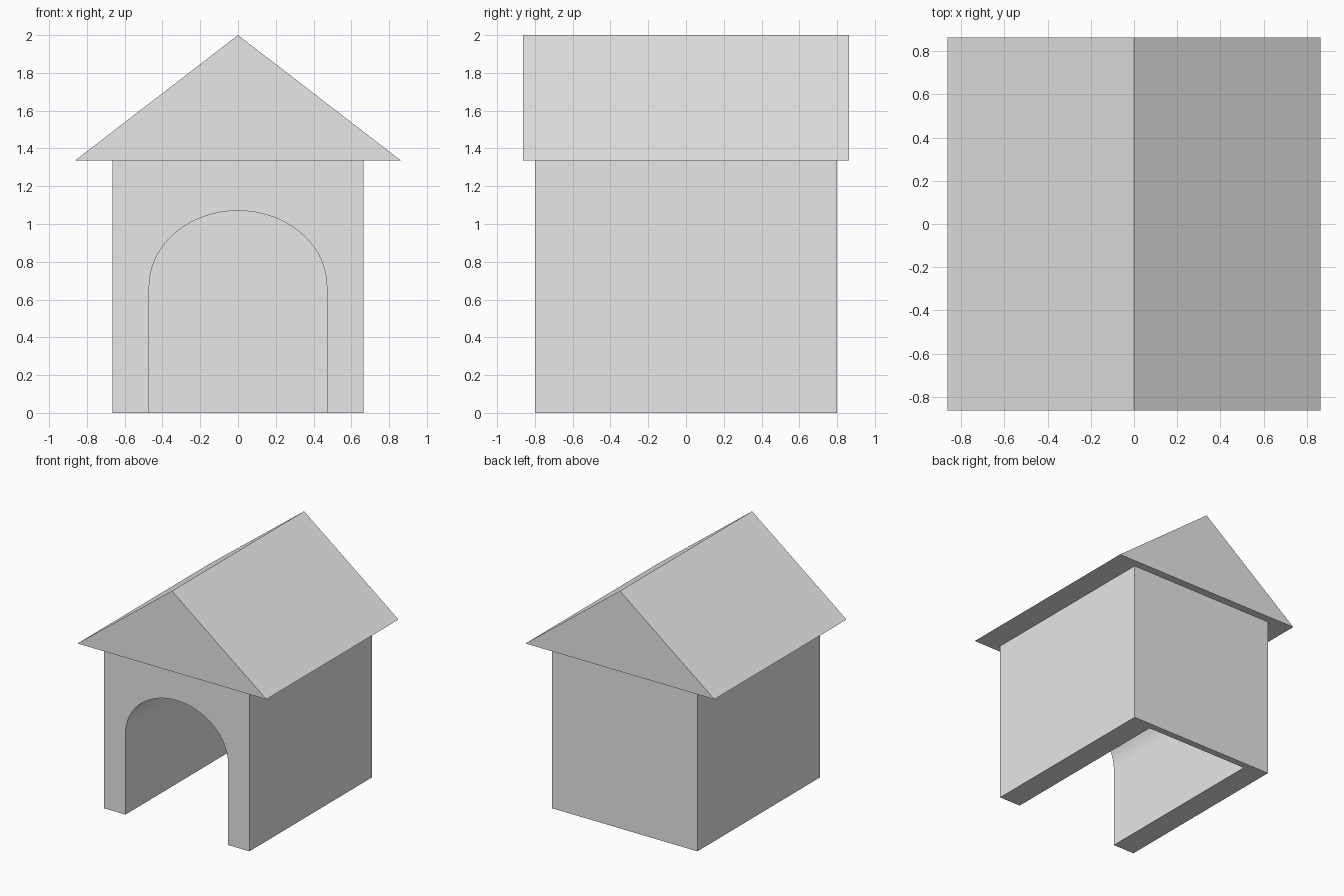
import bpy
import bmesh
from math import cos, sin, pi, radians

cube = bpy.data.objects.get("Cube")
if cube:
    bpy.data.objects.remove(cube, do_unlink=True)

grey = bpy.data.materials.new("plain grey")
grey.use_nodes = True
grey.diffuse_color = (0.8, 0.8, 0.8, 1)
grey.node_tree.nodes["Principled BSDF"].inputs["Base Color"].default_value = (0.8, 0.8, 0.8, 1)


def extrude_profile(name, profile, y_front, y_back):
    """Extrude an outline in the xz plane along y."""
    bm = bmesh.new()
    face = bm.faces.new([bm.verts.new((x, y_front, z)) for x, z in profile])
    result = bmesh.ops.extrude_face_region(bm, geom=[face])
    moved = [v for v in result["geom"] if isinstance(v, bmesh.types.BMVert)]
    bmesh.ops.translate(bm, verts=moved, vec=(0, y_back - y_front, 0))
    bmesh.ops.recalc_face_normals(bm, faces=bm.faces)
    mesh = bpy.data.meshes.new(name)
    bm.to_mesh(mesh)
    bm.free()
    mesh.materials.append(grey)
    obj = bpy.data.objects.new(name, mesh)
    bpy.context.collection.objects.link(obj)
    return obj


# Main dimensions
wall_x, wall_y, wall_top = 0.665, 0.8, 1.335
door_x, door_spring, door_rise = 0.47, 0.67, 0.4
back_thickness = 0.055
eave, ridge = 0.864, 2.0

# Walls
walls = extrude_profile(
    "walls", [(-wall_x, 0), (wall_x, 0), (wall_x, wall_top), (-wall_x, wall_top)],
    -wall_y, wall_y)

# Arched hollow, open at the front and underneath
steps = 48
arch = [(door_x * cos(pi * i / steps), door_spring + door_rise * sin(pi * i / steps))
        for i in range(steps + 1)]
cutter = extrude_profile("hollow_cutter", [(-door_x, -0.2), (door_x, -0.2)] + arch,
                         -wall_y - 0.2, wall_y - back_thickness)
cutter.hide_render = True

cut = walls.modifiers.new("hollow", "BOOLEAN")
cut.operation = "DIFFERENCE"
cut.solver = "EXACT"
cut.object = cutter
bpy.ops.object.select_all(action="DESELECT")
bpy.context.view_layer.objects.active = walls
walls.select_set(True)
bpy.ops.object.modifier_apply(modifier=cut.name)
bpy.data.objects.remove(cutter, do_unlink=True)
bpy.ops.object.shade_smooth_by_angle(angle=radians(30))

# Solid gable roof
extrude_profile("roof", [(-eave, wall_top), (eave, wall_top), (0, ridge)], -eave, eave)
